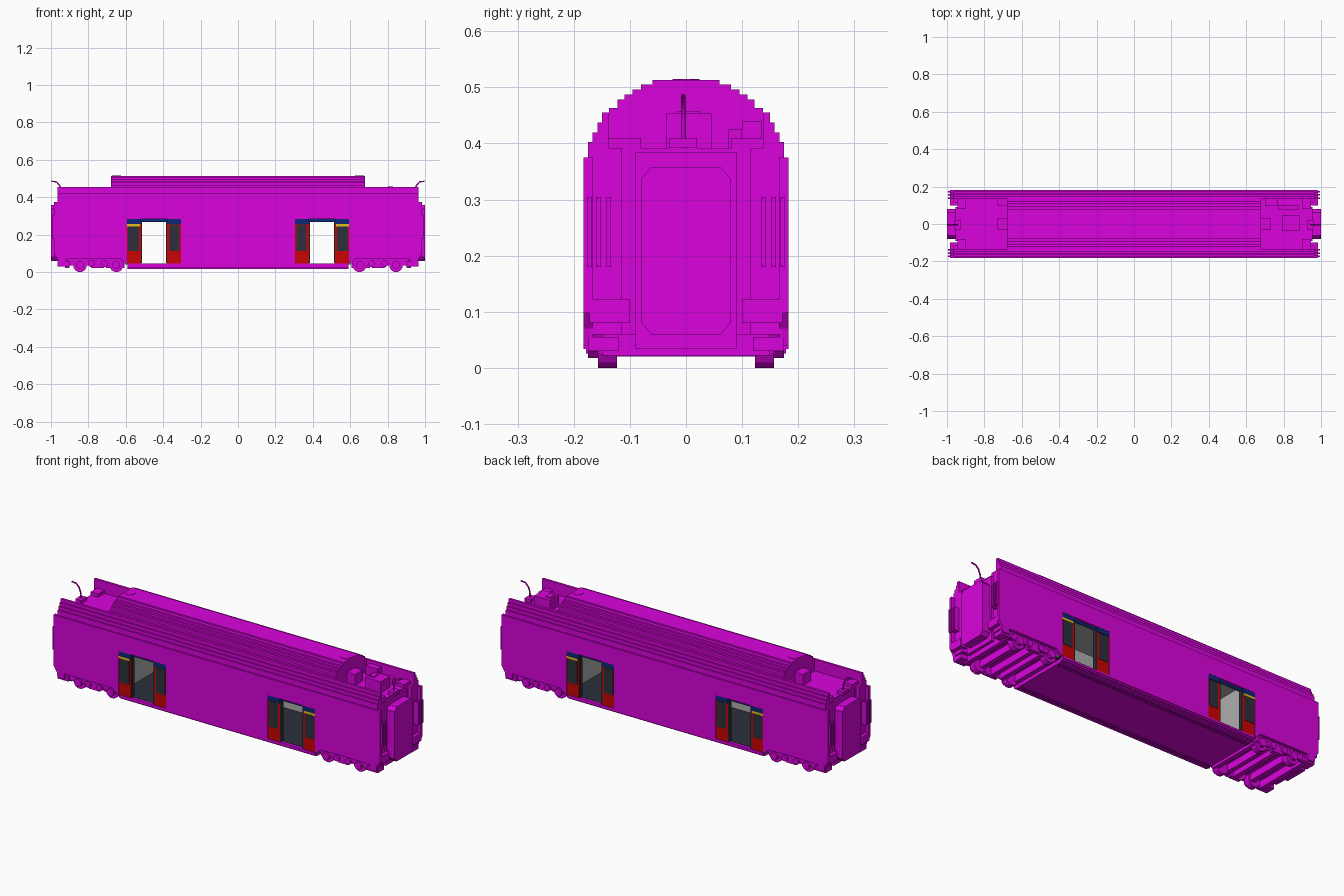
import bpy, bmesh, math
from mathutils import Vector

cube = bpy.data.objects.get("Cube")
if cube:
    bpy.data.objects.remove(cube, do_unlink=True)


def material(name, rgb):
    m = bpy.data.materials.new(name)
    m.use_nodes = True
    m.diffuse_color = (*rgb, 1)
    m.node_tree.nodes["Principled BSDF"].inputs["Base Color"].default_value = (*rgb, 1)
    return m


MAGENTA = material("magenta", (0.7, 0.001, 0.72))
RED = material("red", (0.6, 0.001, 0.001))
GLASS = material("dark_glass", (0.025, 0.03, 0.045))
BLUE = material("blue", (0.004, 0.02, 0.18))
YELLOW = material("yellow", (0.85, 0.55, 0.01))
GREY = material("light_grey", (0.42, 0.42, 0.42))

BOTH = (-1, 1)


def prism(name, pts, axis, lo, hi, mat=MAGENTA):
    """Extrude a closed 2D outline along the named axis."""
    place = {"x": lambda a, b, t: (t, a, b),
             "y": lambda a, b, t: (a, t, b),
             "z": lambda a, b, t: (a, b, t)}[axis]
    bm = bmesh.new()
    face = bm.faces.new([bm.verts.new(place(a, b, lo)) for a, b in pts])
    ext = bmesh.ops.extrude_face_region(bm, geom=[face])
    verts = [v for v in ext["geom"] if isinstance(v, bmesh.types.BMVert)]
    bmesh.ops.translate(bm, verts=verts, vec=Vector(place(0, 0, hi - lo)))
    bmesh.ops.recalc_face_normals(bm, faces=bm.faces)
    mesh = bpy.data.meshes.new(name)
    bm.to_mesh(mesh)
    bm.free()
    mesh.materials.append(mat)
    ob = bpy.data.objects.new(name, mesh)
    bpy.context.collection.objects.link(ob)


def box(name, x, y, z, mat=MAGENTA):
    (x0, x1), (y0, y1) = sorted(x), sorted(y)
    prism(name, [(x0, y0), (x1, y0), (x1, y1), (x0, y1)], "z", *z, mat)


def sided(span, s):
    return sorted((span[0] * s, span[1] * s))


def mirrored(pts):
    return pts + [(-a, b) for a, b in reversed(pts)]


def steps(pts):
    """Turn slope points into a staircase outline."""
    out = [pts[0]]
    for a, b in zip(pts, pts[1:]):
        out += [(b[0], a[1]), b]
    return out


def ring(cx, cz, r, n):
    return [(cx + r * math.cos(math.tau * (i + .5) / n),
             cz + r * math.sin(math.tau * (i + .5) / n)) for i in range(n)]


# Side walls with door recesses, and the grey lining with the door openings
wall = mirrored([(.305, .045), (.305, .282), (.593, .282), (.593, .045), (.6, .045),
                 (.63, .07), (.92, .07), (.92, .04), (.96, .04), (.965, .07),
                 (.985, .1), (.985, .375)])
lining = mirrored([(.38, .04), (.38, .268), (.518, .268), (.518, .04),
                   (.605, .04), (.605, .37)])
for s in BOTH:
    prism("side_wall", wall, "y", *sided((.166, .183), s))
    prism("wall_lining", lining, "y", *sided((.16, .166), s), GREY)

# Roof: stepped shoulders, raised centre, sunken end decks
shoulder = steps([(.183, .375), (.175, .403), (.167, .42), (.158, .437), (.15, .455)])
for s in BOTH:
    outline = [(y * s, z) for y, z in shoulder + [(.137, .455), (.137, .375)]]
    prism("roof_shoulder", outline, "x", -.965, .965)
crown = steps([(.15, .39), (.15, .455), (.137, .463), (.122, .478), (.11, .487),
               (.095, .496), (.08, .505), (.06, .513)])
prism("raised_roof", mirrored(crown), "x", -.68, .68)
box("end_roof_deck", (-.945, .945), (-.14, .14), (.375, .392))

# Interior floor, ceiling and end partitions
box("cabin_floor", (-.605, .605), (-.166, .166), (.04, .046), GLASS)
box("cabin_ceiling", (-.605, .605), (-.16, .16), (.366, .372), GREY)
for s in BOTH:
    box("cabin_partition", sided((.599, .605), s), (-.16, .16), (.046, .366), GREY)

# Underbody pan with stepped edges
pan = steps([(.16, .02), (.17, .026), (.178, .034)]) + [(.183, .034), (.183, .045)]
prism("underbody_pan", mirrored(pan), "x", -.59, .59)
for s in BOTH:
    for y in (.13, .145):
        box("pan_rib", (-.59, .59), sided((y, y + .006), s), (.016, .02))

# Inset door leaves, windows and trim on every corner of the car
for sx in BOTH:
    for sy in BOTH:
        def plate(name, x, z, mat, depth):
            box(name, sided(x, sx), sided(depth, sy), z, mat)
        for inner, outer in ((.305, .379), (.519, .593)):
            plate("door_leaf", (inner, outer), (.045, .256), RED, (.166, .179))
            plate("door_inside", (inner, outer), (.047, .256), GLASS, (.157, .16))
            plate("door_top", (inner, outer), (.256, .282), BLUE, (.166, .182))
        plate("inner_door_window", (.313, .367), (.113, .254), GLASS, (.179, .181))
        plate("outer_door_window", (.53, .588), (.113, .243), GLASS, (.179, .181))
        plate("yellow_strip", (.525, .593), (.244, .256), YELLOW, (.179, .1825))
        plate("door_header", (.379, .519), (.268, .282), BLUE, (.166, .17))
        for x in (.379, .514):
            plate("door_jamb", (x, x + .005), (.047, .268), GLASS, (.158, .178))

# Car ends: recessed wall, gangway, corner posts, handrails and buffers
gangway = mirrored([(.062, .06), (.079, .08), (.079, .338), (.062, .357)])
for s in BOTH:
    box("end_wall", sided((.93, .945), s), (-.166, .166), (.06, .392))
    prism("gangway", gangway, "x", *sided((.94, 1), s))
    frame = mirrored([(.09, .035), (.09, .385)])
    prism("gangway_surround", frame, "x", *sided((.94, .955), s))
    for t in BOTH:
        box("corner_post", sided((.94, .965), s), sided((.115, .17), t), (.06, .392))
        for y in (.134, .152, .168):
            box("handrail", sided((.965, .995), s), sided((y, y + .008), t), (.18, .305))
        box("buffer_block", sided((.945, .985), s), sided((.1, .172), t), (.08, .122))
        box("step", sided((.9, .965), s), sided((.12, .175), t), (.03, .055))
        box("end_rack", sided((.9, .945), s), sided((.08, .14), t), (.392, .41))
    # Cable hook above the end
    curve = bpy.data.curves.new("cable_hook", "CURVE")
    curve.dimensions = "3D"
    curve.bevel_depth = .004
    curve.bevel_resolution = 1
    path = [(.942, .39), (.945, .44), (.955, .465), (.972, .482), (.998, .485)]
    spline = curve.splines.new("POLY")
    spline.points.add(len(path) - 1)
    for p, (x, z) in zip(spline.points, path):
        p.co = (x * s, -.005, z, 1)
    curve.materials.append(MAGENTA)
    bpy.context.collection.objects.link(bpy.data.objects.new("cable_hook", curve))
    box("cable_bracket", sided((.925, .96), s), (-.03, .02), (.392, .41))

# Bogies: end floor, ladder of cross beams, side frames, wheels and axle boxes
for s in BOTH:
    box("end_floor", sided((.606, .945), s), (-.166, .166), (.06, .07))
    for x in (.607, .68, .735, .82, .9):
        box("cross_beam", sided((x, x + .025), s), (-.15, .15), (.022, .06))
    box("centre_beam", sided((.735, .76), s), (-.165, .165), (.03, .06))
    for t in BOTH:
        frame = [(.607, .06), (.615, .035), (.7, .035), (.72, .02), (.78, .02), (.8, .035),
                 (.9, .035), (.91, .06)]
        prism("bogie_frame", [(x * s, z) for x, z in frame], "y", *sided((.145, .165), t))
        for x in (.65, .845):
            prism("wheel", ring(x * s, .036, .037, 12), "y", *sided((.123, .157), t))
            prism("axle_box", ring(x * s, .038, .022, 8), "y", *sided((.157, .175), t))
        for x in (.715, .785):
            prism("spring", ring(x * s, .045, .018, 8), "y", *sided((.155, .175), t))

# Roof equipment
for s in BOTH:
    prism("roof_vent", ring(.65 * s, 0, .026, 8), "z", .51, .515)
    box("roof_connector", sided((.68, .73), s), (-.033, .033), (.39, .45))
box("equipment_box", (.79, .885), (-.035, .045), (.392, .453))
box("equipment_lid", (.8, .83), (-.015, .025), (.453, .458))
box("pipe_duct", (.7, .77), (.1, .135), (.392, .44))
box("pipe_duct_low", (.77, .88), (.075, .1), (.392, .425))
box("left_duct", (-.73, -.68), (.1, .135), (.392, .44))
